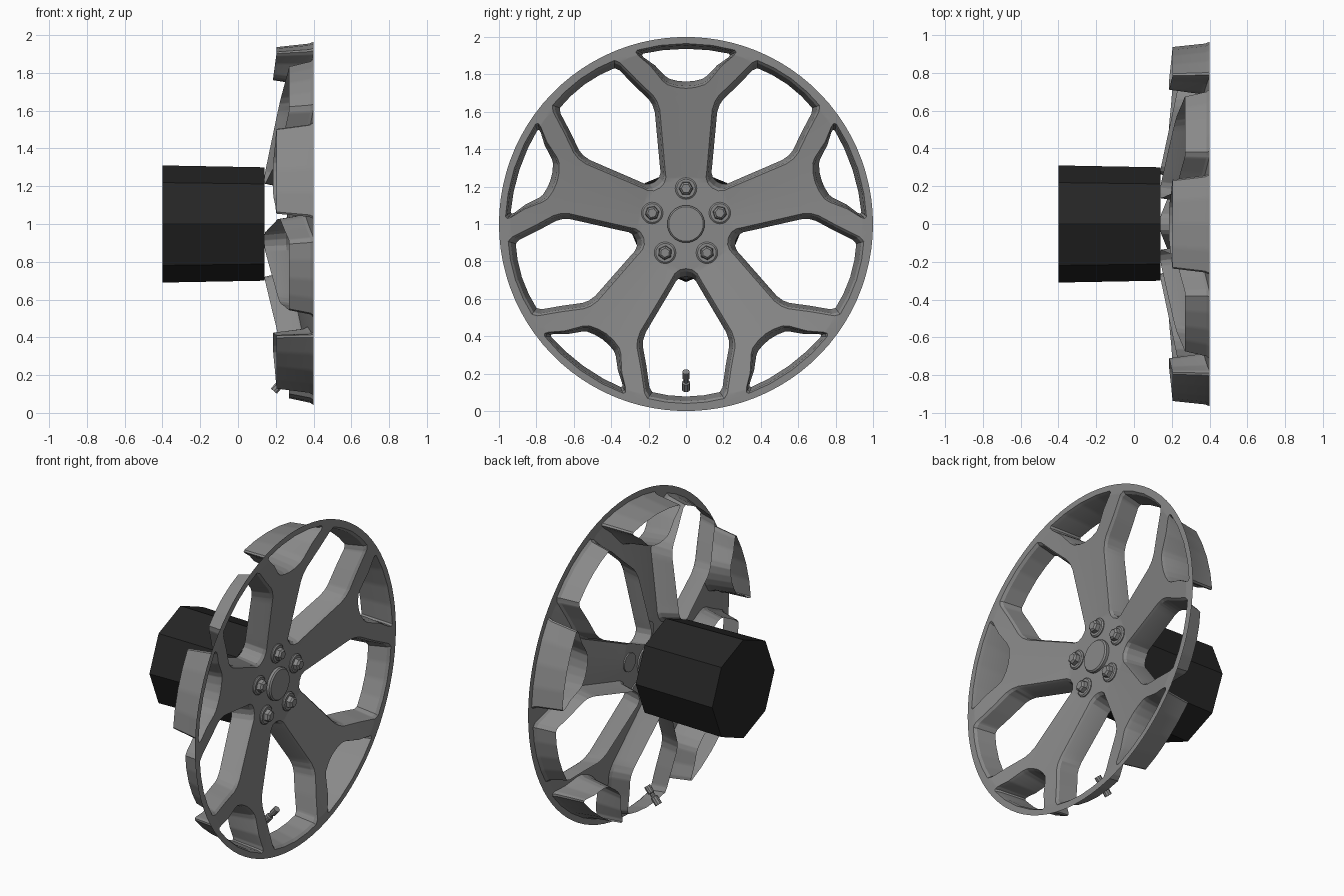
import bpy, bmesh
from math import sin, cos, pi, radians, hypot, atan2
from mathutils import Vector, Matrix

if "Cube" in bpy.data.objects:
    bpy.data.objects.remove(bpy.data.objects["Cube"])


def material(name, value):
    m = bpy.data.materials.new(name)
    m.use_nodes = True
    col = (value, value, value, 1)
    m.diffuse_color = col
    m.node_tree.nodes["Principled BSDF"].inputs["Base Color"].default_value = col
    return m


GREY = material("alloy grey", 0.25)
BLACK = material("drum black", 0.018)
CENTRE = Vector((0, 0, 1))
STEP = radians(72)


def finish(bm, name, mat, angle=30):
    bmesh.ops.recalc_face_normals(bm, faces=bm.faces)
    mesh = bpy.data.meshes.new(name)
    bm.to_mesh(mesh)
    bm.free()
    mesh.materials.append(mat)
    ob = bpy.data.objects.new(name, mesh)
    bpy.context.collection.objects.link(ob)
    bpy.ops.object.select_all(action='DESELECT')
    ob.select_set(True)
    bpy.context.view_layer.objects.active = ob
    if angle:
        bpy.ops.object.shade_smooth_by_angle(angle=radians(angle))
    return ob


def place(angle, u, v):
    """Point at lateral u and radius v on the ray at the given angle."""
    return Vector((0, v * cos(angle) - u * sin(angle), v * sin(angle) + u * cos(angle)))


def local(co, angle):
    return (-co.y * sin(angle) + co.z * cos(angle), co.y * cos(angle) + co.z * sin(angle))


def face_x(r):
    """Dished front surface: flat hub, sloping spokes, flat rim."""
    t = min(max((r - 0.25) / 0.69, 0), 1)
    return 0.27 + 0.13 * t


# Half outlines (lateral, radius) of the two window kinds
BIG = [(0, .96), (.11, .952), (.205, .933), (.222, .905), (.24, .78), (.262, .66),
       (.26, .62), (.245, .575), (.08, .3), (.06, .265), (.035, .245), (0, .238)]
SMALL = [(0, .965), (.14, .955), (.26, .93), (.268, .918), (.255, .9), (.19, .845),
         (.125, .765), (.1, .745), (.05, .73), (0, .725)]


def full_outline(half):
    loop = half + [(-u, v) for u, v in half[-2:0:-1]]
    out = []
    for a, b in zip(loop, loop[1:] + loop[:1]):
        out += [a, ((a[0] + b[0]) / 2, (a[1] + b[1]) / 2)]
    return out


def add_loop(bm, points):
    vs = [bm.verts.new(p) for p in points]
    for a, b in zip(vs, vs[1:] + vs[:1]):
        bm.edges.new((a, b))


def nearest(co, start):
    a = atan2(co.z, co.y)
    return start + round((a - start) / STEP) * STEP


def wall_point(co, inset, depth):
    """Move a window edge point inwards and towards the back (0..1 each)."""
    spoke = nearest(co, pi / 2)
    u, v = local(co, spoke)
    r = hypot(u, v)
    if v > 0.7 and abs(u) < 1.2 * (v - 0.7) + 0.06:      # small window
        p = place(spoke, u * (1 - 0.12 * inset), 0.86 + (v - 0.86) * (1 - 0.27 * inset))
        back = 0.185 + 0.02 * min(max((v - 0.73) / 0.2, 0), 1)
    else:                                                # large window
        axis = nearest(co, -pi / 2)
        u, v = local(co, axis)
        p = place(axis, u * (1 - 0.12 * inset), 0.62 + (v - 0.62) * (1 - 0.11 * inset))
        back = face_x(r) - 0.13
    p.x = face_x(r) + (back - face_x(r)) * depth
    return p


# Wheel face: one pierced sheet, dished, with walls behind each window
bm = bmesh.new()
add_loop(bm, [place(2 * pi * i / 90, 0, 1) for i in range(90)])
for k in range(5):
    add_loop(bm, [place(-pi / 2 + k * STEP, u, v) for u, v in full_outline(BIG)])
    add_loop(bm, [place(pi / 2 + k * STEP, u, v) for u, v in full_outline(SMALL)])
bmesh.ops.triangle_fill(bm, use_beauty=True, edges=bm.edges[:], normal=(1, 0, 0))
bmesh.ops.subdivide_edges(bm, edges=bm.edges[:], cuts=3, use_grid_fill=True)
hole_edges = [e for e in bm.edges if e.is_boundary
              and min(hypot(v.co.y, v.co.z) for v in e.verts) < 0.985]
origin = {v: v.co.copy() for e in hole_edges for v in e.verts}
for v in bm.verts:
    v.co.x = face_x(hypot(v.co.y, v.co.z))
edges = hole_edges
for inset, depth in ((0.35, 0.12), (1, 1)):
    flat = {(round(v.co.y, 5), round(v.co.z, 5)): origin[v] for e in edges for v in e.verts}
    new = bmesh.ops.extrude_edge_only(bm, edges=edges)["geom"]
    edges = [g for g in new if isinstance(g, bmesh.types.BMEdge)]
    verts = [g for g in new if isinstance(g, bmesh.types.BMVert)]
    origin = {v: flat[(round(v.co.y, 5), round(v.co.z, 5))] for v in verts}
    for v in verts:
        v.co = wall_point(origin[v], inset, depth)
    edges = [e for e in edges if all(v in origin for v in e.verts)]
bmesh.ops.translate(bm, verts=bm.verts, vec=CENTRE)
finish(bm, "wheel_face", GREY, 25)


def lathe(name, profile, sides, mat, centre=CENTRE, direction=(1, 0, 0), angle=30, turn=0):
    """Solid of revolution from (distance along axis, radius) pairs."""
    rot = Vector(direction).to_track_quat('X', 'Z').to_matrix()
    bm = bmesh.new()
    rings = []
    for x, r in profile:
        rings.append([bm.verts.new(centre + rot @ (place(2 * pi * i / sides + turn, 0, r)
                      + Vector((x, 0, 0)))) for i in range(sides)])
    for a, b in zip(rings, rings[1:]):
        for i in range(sides):
            j = (i + 1) % sides
            bm.faces.new((a[i], a[j], b[j], b[i]))
    bm.faces.new(rings[0])
    bm.faces.new(rings[-1])
    return finish(bm, name, mat, angle)


# Drum behind the wheel, centre cap, nuts and valve
lathe("brake_drum", [(-0.4, 0.31), (0.14, 0.30)], 8, BLACK, angle=0)
lathe("centre_cap", [(0.26, 0.1), (0.287, 0.1), (0.295, 0.092)], 32, GREY)
for k in range(5):
    at = CENTRE + place(pi / 2 + k * STEP, 0, 0.19)
    lathe(f"nut_seat_{k + 1}", [(0.262, 0.058), (0.276, 0.058), (0.282, 0.05)], 20, GREY, at)
    lathe(f"wheel_nut_{k + 1}", [(0.27, 0.04), (0.305, 0.036), (0.315, 0.025)], 6, GREY, at,
          angle=0, turn=k * STEP)
lathe("valve_stem", [(0, 0.022), (0.05, 0.022), (0.055, 0.014), (0.075, 0.014),
                     (0.08, 0.02), (0.125, 0.02)], 10, GREY,
      Vector((0.19, 0, 0.115)), (0.65, 0, 0.76))
